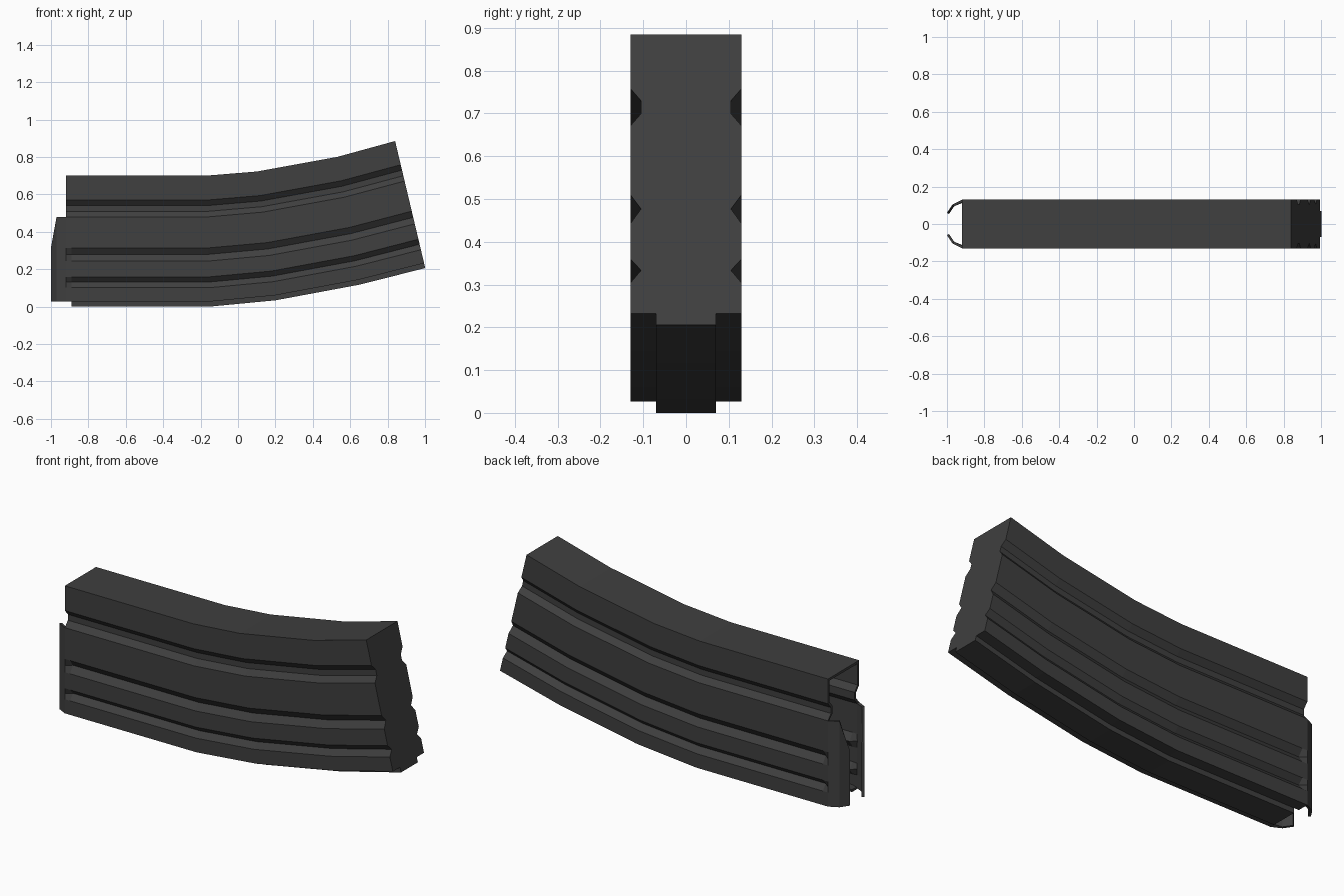
import bpy, bmesh

if "Cube" in bpy.data.objects:
    bpy.data.objects.remove(bpy.data.objects["Cube"])

# Half cross-section: (y, fraction of height), from the bottom rib up to the top
W, D = 0.13, 0.105
HALF = [(0.07, -0.04), (0.07, 0), (W, 0),
        (W, 0.110), (D, 0.155), (W, 0.196),
        (W, 0.322), (D, 0.375), (W, 0.426),
        (W, 0.672), (D, 0.716), (D, 0.762), (W, 0.806), (W, 1)]
CLOSED_GROOVES = (4, 7)      # these grooves end in a slope before the mouth
N = len(HALF)

# Stations along the curve: bottom x, z and top x, z
STATIONS = [(-0.92, 0.027, -0.92, 0.70), (-0.89, 0.027, -0.89, 0.70),
            (-0.15, 0.027, -0.17, 0.70), (0.197, 0.06, 0.10, 0.722),
            (0.643, 0.143, 0.53, 0.80), (0.995, 0.232, 0.84, 0.885)]

bm = bmesh.new()
rings = []
for k, (bx, bz, tx, tz) in enumerate(STATIONS):
    right, left = [], []
    for i, (y, s) in enumerate(HALF):
        if k == 0 and i in CLOSED_GROOVES:
            y = W
        x, z = bx + (tx - bx) * s, bz + (tz - bz) * s
        right.append(bm.verts.new((x, y, z)))
        left.append(bm.verts.new((x, -y, z)))
    rings.append(right + left[::-1])

# Body skin; the bottom rib starts one station behind the mouth
for k in range(len(rings) - 1):
    a, b = rings[k], rings[k + 1]
    for i in range(2 * N):
        j = (i + 1) % (2 * N)
        if k == 0 and i in (0, 2 * N - 2, 2 * N - 1):
            continue
        bm.faces.new((a[i], a[j], b[j], b[i]))
cap = bm.faces.new(rings[-1])

# Feed lips: side walls continue past the mouth and bend inwards
for side in (1, -1):
    prev = [rings[0][i if side > 0 else 2 * N - 1 - i] for i in range(2, 10)]
    z0, z1 = prev[0].co.z, prev[-1].co.z
    for x, y, top in ((-0.97, 0.105, z1), (-1.0, 0.06, 0.315)):
        row = [bm.verts.new((x, side * y, z0 + (v.co.z - z0) * (top - z0) / (prev[-1].co.z - z0)))
               for v in prev]
        for i in range(len(row) - 1):
            bm.faces.new((prev[i], prev[i + 1], row[i + 1], row[i]))
        prev = row

bmesh.ops.delete(bm, geom=[v for v in bm.verts if not v.link_faces], context='VERTS')
bmesh.ops.recalc_face_normals(bm, faces=bm.faces)
bm.normal_update()
if cap.normal.x < 0:
    bmesh.ops.reverse_faces(bm, faces=bm.faces)

mesh = bpy.data.meshes.new("curved_box_shell")
bm.to_mesh(mesh)
bm.free()
shell = bpy.data.objects.new("curved_box_shell", mesh)
bpy.context.collection.objects.link(shell)

# Sheet-metal wall thickness, inwards
wall = shell.modifiers.new("wall", 'SOLIDIFY')
wall.thickness = 0.013
wall.offset = -1
wall.use_even_offset = True

mat = bpy.data.materials.new("dark_metal")
mat.diffuse_color = (0.05, 0.05, 0.05, 1)
mat.use_nodes = True
mat.node_tree.nodes["Principled BSDF"].inputs["Base Color"].default_value = mat.diffuse_color
mesh.materials.append(mat)
